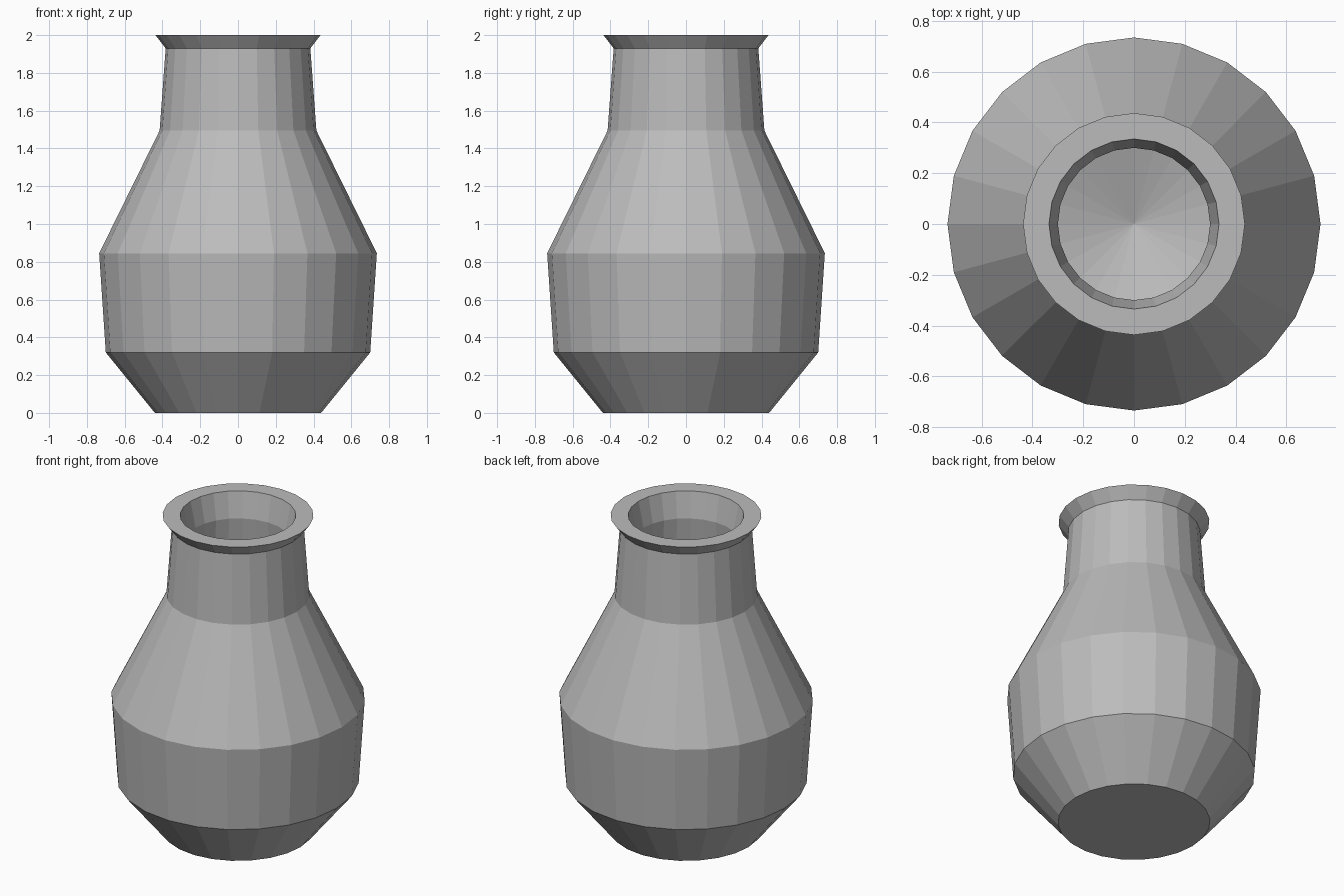
import bpy
import bmesh
from math import cos, sin, tau

cube = bpy.data.objects.get("Cube")
if cube:
    bpy.data.objects.remove(cube, do_unlink=True)

SIDES = 24

# One clay colour
clay = bpy.data.materials.new("plain_grey_clay")
clay.use_nodes = True
grey = (0.5, 0.5, 0.5, 1)
clay.diffuse_color = grey
clay.node_tree.nodes["Principled BSDF"].inputs["Base Color"].default_value = grey

# Profile as (radius, height): up the outside, over the lip, down the hollow
outside = [(0.44, 0), (0.70, 0.32), (0.735, 0.845), (0.415, 1.495),
           (0.383, 1.93), (0.437, 2.0)]
inside = [(0.335, 2.0), (0.30, 1.84), (0.335, 1.46), (0.64, 0.83),
          (0.61, 0.36)]
FLOOR = 0.16


def lathe(name, profile, floor_height):
    """Spin a profile into a faceted shell with a base and a dished floor."""
    bm = bmesh.new()
    rings = [[bm.verts.new((r * cos(tau * i / SIDES), r * sin(tau * i / SIDES), z))
              for i in range(SIDES)] for r, z in profile]
    centre = bm.verts.new((0, 0, floor_height))
    bm.faces.new(rings[0][::-1])
    for i in range(SIDES):
        j = (i + 1) % SIDES
        for low, high in zip(rings, rings[1:]):
            bm.faces.new((low[i], low[j], high[j], high[i]))
        bm.faces.new((rings[-1][i], rings[-1][j], centre))
    bmesh.ops.recalc_face_normals(bm, faces=bm.faces)
    mesh = bpy.data.meshes.new(name)
    bm.to_mesh(mesh)
    bm.free()
    mesh.materials.append(clay)
    obj = bpy.data.objects.new(name, mesh)
    bpy.context.collection.objects.link(obj)
    return obj


# Vase body, neck, lip and hollow in one shell
lathe("vase", outside + inside, FLOOR)
